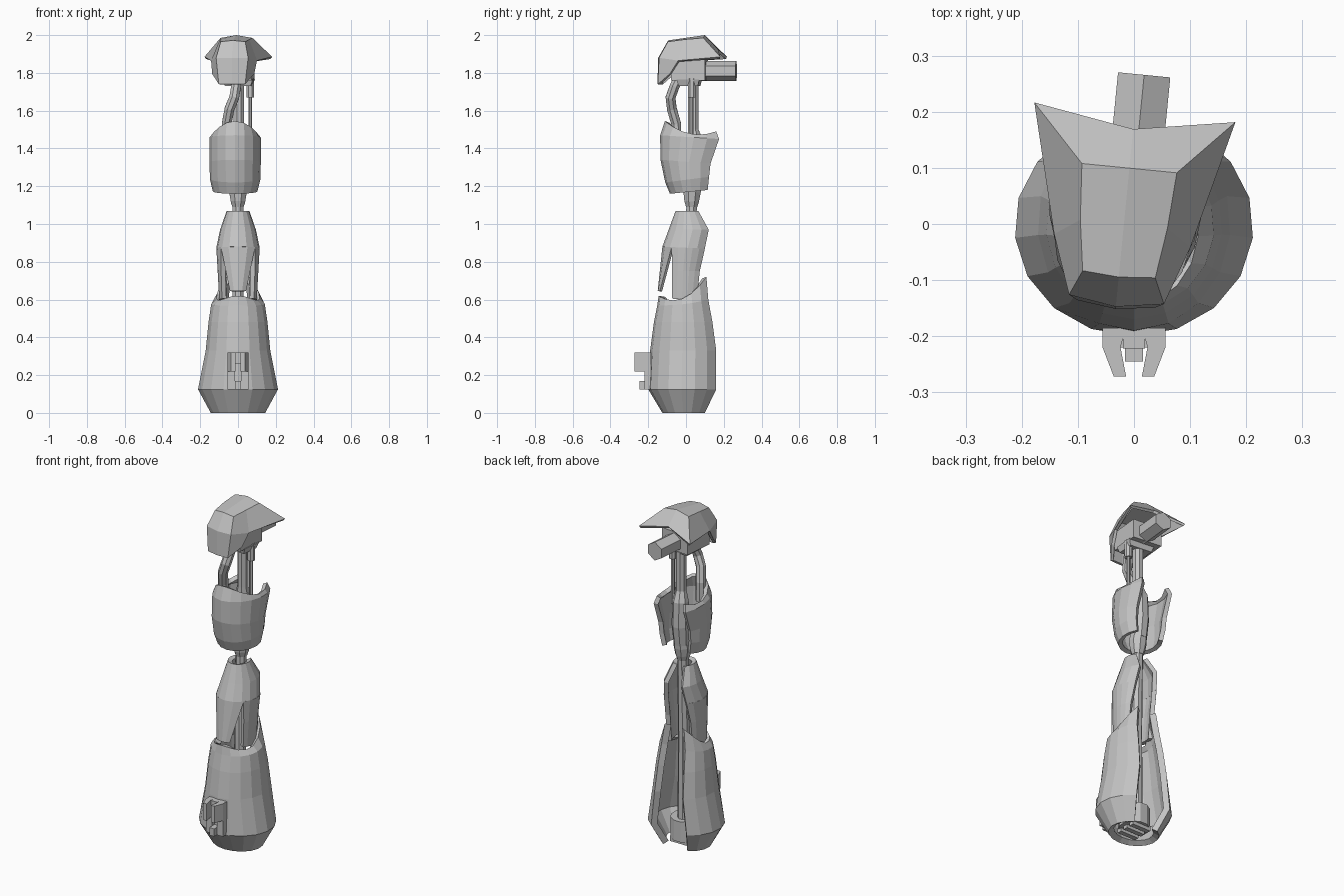
import bpy, bmesh
from math import sin, cos, radians, pi
from mathutils import Vector, Matrix

if "Cube" in bpy.data.objects:
    bpy.data.objects.remove(bpy.data.objects["Cube"])

grey = bpy.data.materials.new("plain_grey")
grey.use_nodes = True
grey.diffuse_color = (0.55, 0.55, 0.55, 1)
grey.node_tree.nodes["Principled BSDF"].inputs["Base Color"].default_value = grey.diffuse_color


def finish(name, bm, thick=0, mirror=False):
    me = bpy.data.meshes.new(name)
    bm.to_mesh(me)
    bm.free()
    me.materials.append(grey)
    ob = bpy.data.objects.new(name, me)
    bpy.context.collection.objects.link(ob)
    if mirror:
        ob.modifiers.new("mirror", "MIRROR").use_clip = True
    if thick:
        mod = ob.modifiers.new("wall", "SOLIDIFY")
        mod.thickness, mod.offset = thick, -1
    return ob


def shell(name, rows, reach, spans=None, n=12, cx=0, thick=0.025):
    """Open-backed armour. Row: z front, z side dip, z back, half width, y front, y back.
    Angles run from the front centre; spans limit each row to a part of the wrap."""
    bm, grid = bmesh.new(), []
    for k, (zf, dip, zb, rx, yf, yb) in enumerate(rows):
        a0, a1 = spans[k] if spans else (-reach, reach)
        line = []
        for j in range(n + 1):
            a = radians(a0 + (a1 - a0) * j / n)
            t = (1 - cos(a)) / (1 - cos(radians(reach)))
            z = zf + (zb - zf) * t - dip * 4 * t * (1 - t)
            line.append(bm.verts.new((cx + rx * sin(a), yf + (yb - yf) * t, z)))
        grid.append(line)
    for lo, hi in zip(grid, grid[1:]):
        for j in range(n):
            bm.faces.new((lo[j], lo[j + 1], hi[j + 1], hi[j]))
    return finish(name, bm, thick)


def rod(name, path, sides=8):
    """Tube through (x, y, z, radius) points, capped at both ends."""
    bm, rings = bmesh.new(), []
    pts = [Vector(p[:3]) for p in path]
    for k, p in enumerate(pts):
        d = pts[min(k + 1, len(pts) - 1)] - pts[max(k - 1, 0)]
        q = Vector((0, 0, 1)).rotation_difference(d)
        rings.append([bm.verts.new(p + q @ Vector((cos(2 * pi * (i + .5) / sides),
                      sin(2 * pi * (i + .5) / sides), 0)) * path[k][3]) for i in range(sides)])
    for lo, hi in zip(rings, rings[1:]):
        for i in range(sides):
            bm.faces.new((lo[i], lo[(i + 1) % sides], hi[(i + 1) % sides], hi[i]))
    bm.faces.new(rings[0][::-1])
    bm.faces.new(rings[-1])
    return finish(name, bm)


def box(name, lo, hi, taper=1):
    bm = bmesh.new()
    lo, hi = Vector(lo), Vector(hi)
    bmesh.ops.create_cube(bm, size=1)
    for v in bm.verts:
        if v.co.z < 0:
            v.co.x *= taper
            v.co.y *= taper
        v.co = (lo + hi) / 2 + v.co * (hi - lo)
    return finish(name, bm)


def prism(name, outline, z0, z1):
    bm = bmesh.new()
    f = bm.faces.new([bm.verts.new((x, y, z0)) for x, y in outline])
    top = bmesh.ops.extrude_face_region(bm, geom=[f])["geom"]
    bmesh.ops.translate(bm, vec=(0, 0, z1 - z0), verts=[v for v in top if isinstance(v, bmesh.types.BMVert)])
    bmesh.ops.recalc_face_normals(bm, faces=bm.faces)
    return finish(name, bm)


# Base armour
shell("base_shell", [
    (0, 0, 0, .145, -.125, .10),
    (.125, 0, .125, .213, -.20, .16),
    (.33, 0, .33, .172, -.19, .16),
    (.48, 0, .48, .157, -.17, .14),
    (.57, .01, .60, .143, -.152, .118),
    (.62, .065, .72, .115, -.145, .108)], 147, n=14, thick=.035)

# Foot drum with a slotted underside
rod("foot_drum", [(0, 0, .03, .085), (0, 0, .15, .085)], 12)
for y in (-.05, 0, .05):
    box("foot_rib", (-.06, y - .014, .01), (.06, y + .014, .04))

# Front clip: two tapering prongs and a stop
for s in (-1, 1):
    plan = [(.056, -.185), (.056, -.22), (.036, -.272), (.014, -.272), (.024, -.22), (.015, -.185)]
    prism("clip_prong", [(s * x, y) for x, y in plan], .22, .32)
    prism("clip_rail", [(s * x, y) for x, y in
                        ((.056, -.17), (.056, -.22), (.016, -.22), (.016, -.17))], .125, .22)
box("clip_stop", (-.016, -.245, .125), (.016, -.18, .17))
box("clip_bridge", (-.02, -.222, .26), (.02, -.17, .32))

# Middle armour: collar, tapering front tongue, two side panels
REACH = 140
waist = (.88, 0, .87, .115, -.125, .10)
shell("middle_collar", [waist, (.97, 0, .97, .095, -.092, .12),
                        (1.07, 0, 1.07, .06, -.055, .065)], REACH)
shell("front_tongue", [(.645, 0, .645, .105, -.15, .08), waist], REACH,
      [(-24, 24), (-52, 52)], 4, thick=.015)
for s in (-1, 1):
    spans = [(58, 122), (56, 130), (52, REACH)]
    if s < 0:
        spans = [(-b, -a) for a, b in spans]
    shell("side_panel", [(.61, 0, .59, .10, -.13, .085),
                         (.75, 0, .75, .108, -.128, .088), waist], REACH, spans, 5)

# Inner column and neck joint
rod("lower_column", [(0, .02, .1, .035), (0, .02, .62, .032), (0, .03, 1.12, .03)])
rod("neck_joint", [(0, .03, 1.09, .032), (0, .03, 1.12, .042), (0, .032, 1.17, .05), (0, .04, 1.21, .045)])
rod("upper_column", [(0, .04, 1.19, .045), (0, .05, 1.30, .05), (0, .05, 1.44, .045),
                     (.005, .038, 1.5, .03), (.005, .038, 1.77, .03)])

# Upper armour
shell("upper_shell", [
    (1.16, 0, 1.18, .118, -.085, .115),
    (1.22, 0, 1.25, .134, -.11, .122),
    (1.34, 0, 1.32, .136, -.135, .13),
    (1.47, 0, 1.45, .136, -.137, .175),
    (1.545, .04, 1.49, .122, -.112, .16)], 130, cx=-.015)

# Neck hose and piston
rod("neck_hose", [(-.06, -.05, 1.42, .028), (-.06, -.052, 1.53, .028), (-.045, -.075, 1.61, .028),
                  (-.02, -.082, 1.67, .028), (-.01, -.06, 1.73, .028), (-.01, -.03, 1.79, .028)])
rod("piston_rod", [(.065, .03, 1.40, .011), (.065, .03, 1.68, .011)])
rod("piston_sleeve", [(.065, .03, 1.67, .022), (.065, .03, 1.77, .022)])

# Head: rows of half points, from the front centre round to the back centre
top = [(0, -.095, 1.972), (.065, -.09, 1.965), (.078, 0, 1.977), (.085, .1, 1.985), (0, .1, 2.0)]
brim = [(0, -.148, 1.88), (.085, -.135, 1.88), (.122, -.03, 1.865), (.18, .2, 1.885), (0, .17, 1.925)]
chin = [(0, -.152, 1.74), (.07, -.143, 1.74), (.112, -.075, 1.795)]
bm = bmesh.new()
t, b, c = [[bm.verts.new(p) for p in row] for row in (top, brim, chin)]
bm.faces.new(t)
for lo, hi in ((b, t), (c, b)):
    for j in range(len(lo) - 1):
        bm.faces.new((lo[j], lo[j + 1], hi[j + 1], hi[j]))
head = [finish("helmet", bm, .016, True)]
head.append(box("head_core", (-.085, -.07, 1.76), (.095, .11, 1.87)))
head.append(box("head_base", (-.06, -.04, 1.73), (.10, .08, 1.765), .85))
head.append(rod("barrel", [(.01, .08, 1.81, .054), (.01, .268, 1.81, .054)], 6))
turn = Matrix.Translation((-.018, 0, 0)) @ Matrix.Rotation(radians(-5.6), 4, "Z")
for ob in head:
    ob.matrix_world = turn
